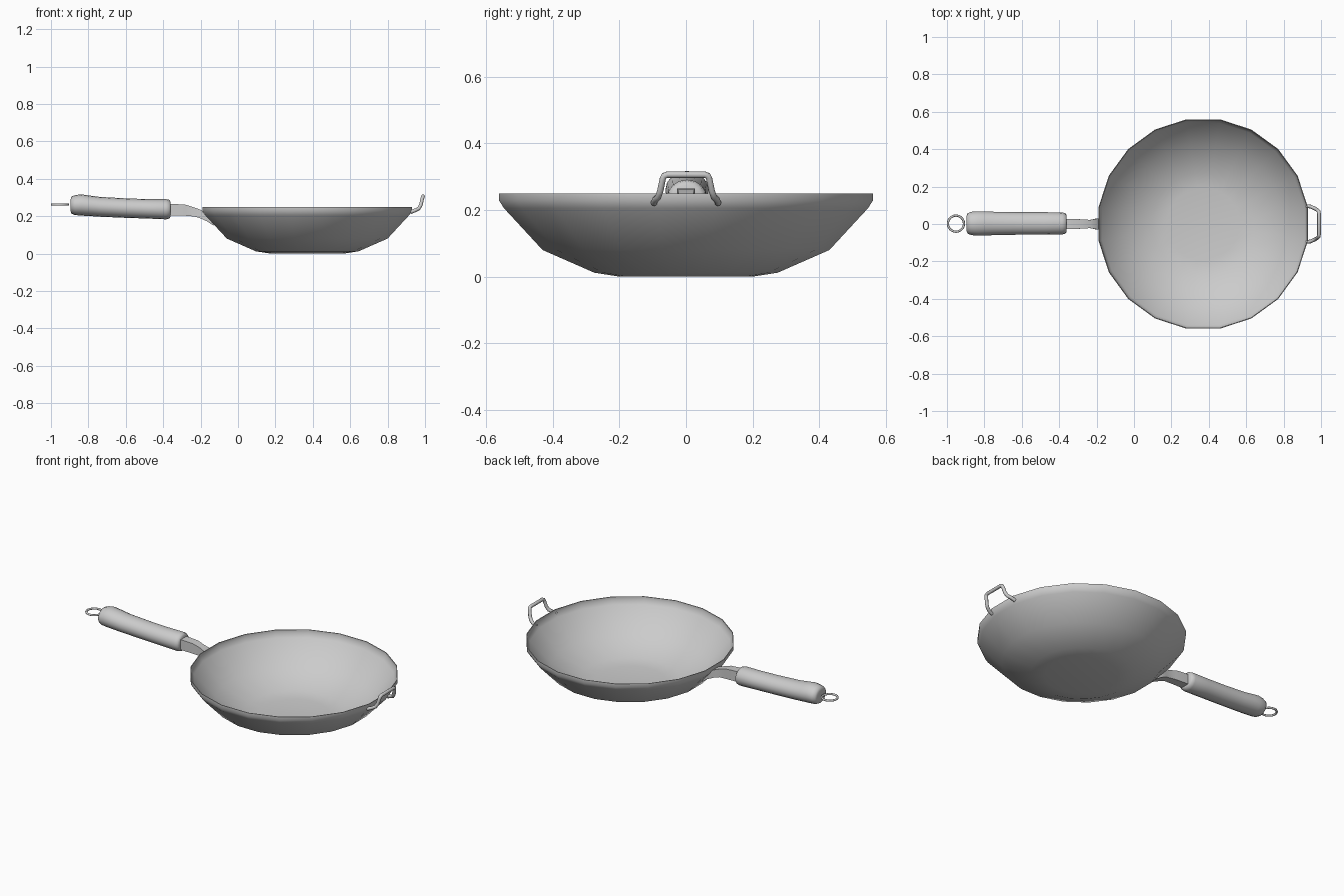
import bpy, bmesh, math
from math import sin, cos, pi, radians

if "Cube" in bpy.data.objects:
    bpy.data.objects.remove(bpy.data.objects["Cube"])

BOWL_X = 0.37


def finish(name, bm, angle):
    bmesh.ops.recalc_face_normals(bm, faces=bm.faces)
    me = bpy.data.meshes.new(name)
    bm.to_mesh(me)
    bm.free()
    ob = bpy.data.objects.new(name, me)
    bpy.context.collection.objects.link(ob)
    smooth(ob, angle)
    return ob


def smooth(ob, angle):
    bpy.ops.object.select_all(action='DESELECT')
    ob.select_set(True)
    bpy.context.view_layer.objects.active = ob
    bpy.ops.object.shade_smooth_by_angle(angle=radians(angle))


def loft(name, rings, angle):
    """Skin a list of closed point rings and cap both ends."""
    bm = bmesh.new()
    vs = [[bm.verts.new(p) for p in r] for r in rings]
    n = len(vs[0])
    for a, b in zip(vs, vs[1:]):
        for i in range(n):
            j = (i + 1) % n
            bm.faces.new((a[i], a[j], b[j], b[i]))
    bm.faces.new(vs[0])
    bm.faces.new(vs[-1])
    return finish(name, bm, angle)


def wire(name, points, radius):
    """Bent round wire along a path, as a mesh."""
    cu = bpy.data.curves.new(name, 'CURVE')
    cu.dimensions = '3D'
    cu.bevel_depth = radius
    cu.bevel_resolution = 2
    cu.use_fill_caps = True
    sp = cu.splines.new('POLY')
    sp.points.add(len(points) - 1)
    for p, co in zip(sp.points, points):
        p.co = (*co, 1)
    ob = bpy.data.objects.new(name, cu)
    bpy.context.collection.objects.link(ob)
    bpy.ops.object.select_all(action='DESELECT')
    ob.select_set(True)
    bpy.context.view_layer.objects.active = ob
    bpy.ops.object.convert(target='MESH')
    smooth(bpy.context.object, 50)


# Bowl: thin 20-sided shell, inner skin then outer skin
SIDES = 20
outer = [(0.20, 0.0), (0.278, 0.012), (0.435, 0.08), (0.552, 0.205), (0.567, 0.228), (0.567, 0.25)]
inner = [(r - 0.004, z + 0.004) for r, z in outer[:-1]] + [(0.563, 0.25)]
rings = []
for r, z in inner[:1] + inner[1:] + outer[::-1]:
    rings.append([(BOWL_X + r * cos(2 * pi * (i + 0.5) / SIDES),
                   r * sin(2 * pi * (i + 0.5) / SIDES), z) for i in range(SIDES)])
loft("bowl", rings, 50)

# Grip: rounded lofted handle (x, centre z, half width, half height)
grip = [(-0.895, 0.258, 0.040, 0.032), (-0.890, 0.259, 0.054, 0.046), (-0.872, 0.259, 0.062, 0.053),
        (-0.840, 0.260, 0.065, 0.057), (-0.800, 0.256, 0.065, 0.055), (-0.740, 0.250, 0.062, 0.053),
        (-0.600, 0.243, 0.060, 0.052), (-0.480, 0.239, 0.060, 0.052), (-0.385, 0.237, 0.059, 0.054),
        (-0.367, 0.237, 0.055, 0.050), (-0.360, 0.237, 0.044, 0.038)]
loft("grip", [[(x, 0.003 + w * cos(2 * pi * i / 16), z + h * sin(2 * pi * i / 16))
               for i in range(16)] for x, z, w, h in grip], 60)

# Neck: tapering metal bracket running down onto the bowl wall
neck = [((-0.40, 0.265), (-0.40, 0.206), 0.026), ((-0.34, 0.265), (-0.34, 0.204), 0.027),
        ((-0.28, 0.261), (-0.275, 0.202), 0.025), ((-0.235, 0.247), (-0.235, 0.198), 0.022),
        ((-0.195, 0.232), (-0.205, 0.190), 0.029), ((-0.176, 0.206), (-0.165, 0.172), 0.031),
        ((-0.126, 0.156), (-0.132, 0.150), 0.026)]
loft("neck", [[(t[0], w, t[1]), (t[0], -w, t[1]), (b[0], -w, b[1]), (b[0], w, b[1])]
              for t, b, w in neck], 35)

# Hanging ring at the end of the grip
bpy.ops.mesh.primitive_torus_add(location=(-0.952, 0.002, 0.262), major_radius=0.043,
                                 minor_radius=0.006, major_segments=24, minor_segments=8)
bpy.context.object.name = "hanging_ring"
smooth(bpy.context.object, 60)

# Helper loop: bent wire opposite the grip, mirrored half path
half = [(0.922, 0.096, 0.221), (0.945, 0.093, 0.230), (0.966, 0.083, 0.240), (0.977, 0.077, 0.258),
        (0.985, 0.070, 0.292), (0.988, 0.066, 0.302), (0.989, 0.056, 0.306)]
wire("helper_loop", half + [(x, -y, z) for x, y, z in reversed(half)], 0.010)
